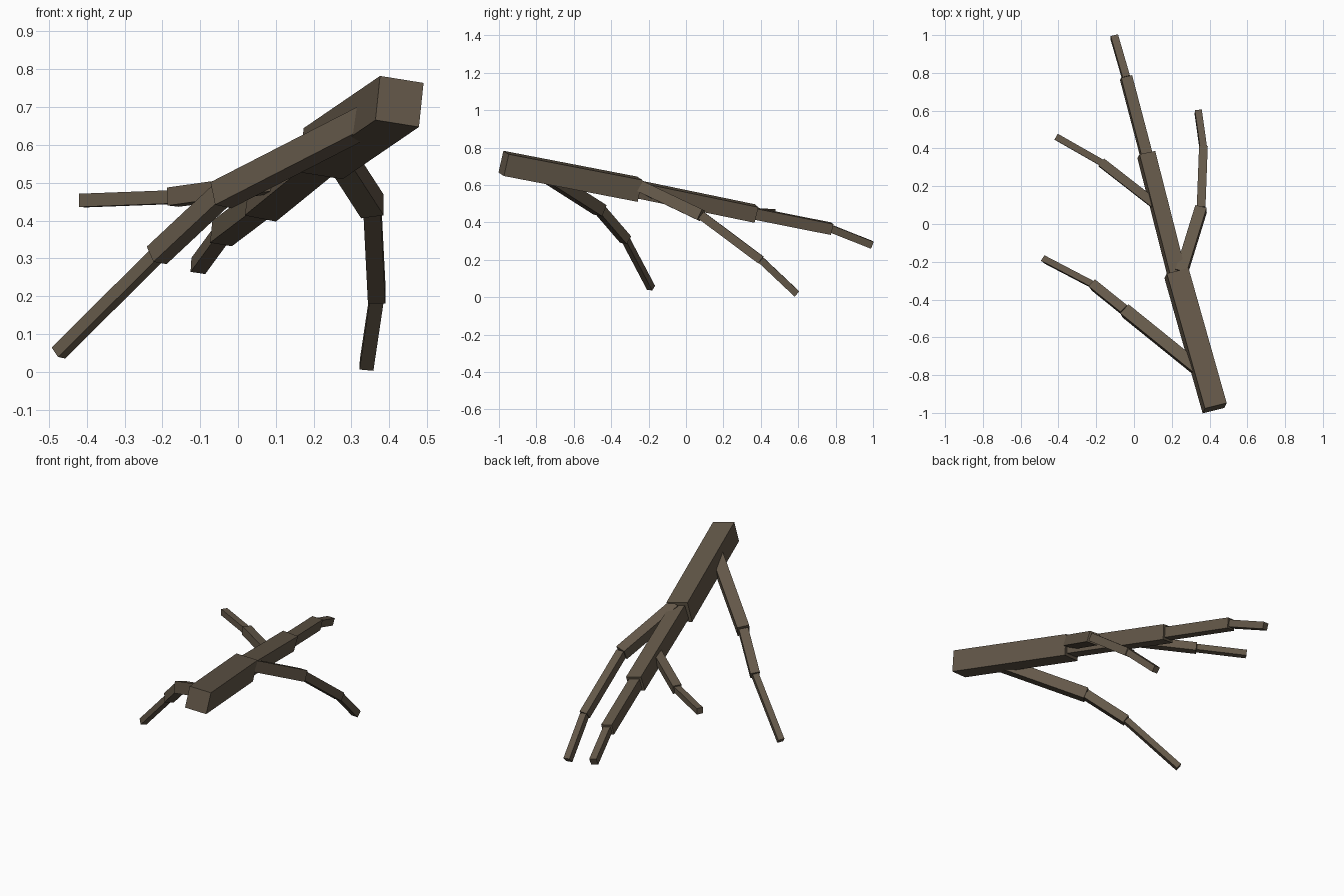
import bpy, bmesh, math
from mathutils import Vector, Matrix

if "Cube" in bpy.data.objects:
    bpy.data.objects.remove(bpy.data.objects["Cube"])

bark = bpy.data.materials.new("dark_bark")
bark.diffuse_color = (0.13, 0.10, 0.068, 1)
bark.use_nodes = True
bark.node_tree.nodes["Principled BSDF"].inputs["Base Color"].default_value = bark.diffuse_color


def limb(name, a, b, side, roll):
    """Square beam from a to b, rolled (degrees) about its own axis."""
    a, b = Vector(a), Vector(b)
    d = (b - a).normalized()
    right = d.cross(Vector((0, 0, 1))).normalized()
    right = Matrix.Rotation(math.radians(roll), 3, d) @ right
    up = right.cross(d)
    rot = Matrix((right, d, up)).transposed().to_4x4()
    bm = bmesh.new()
    bmesh.ops.create_cube(bm, size=1)
    bm.transform(Matrix.Translation((a + b) / 2) @ rot
                 @ Matrix.Diagonal((side, (b - a).length, side, 1)))
    mesh = bpy.data.meshes.new(name)
    bm.to_mesh(mesh)
    bm.free()
    mesh.materials.append(bark)
    bpy.context.collection.objects.link(bpy.data.objects.new(name, mesh))


# each limb: joints, then side width and roll of every segment
limbs = {
    "main_stem": ([(0.427, -0.975, 0.715), (0.225, -0.26, 0.577), (0.065, 0.368, 0.447),
                   (-0.042, 0.775, 0.366), (-0.105, 0.992, 0.28)],
                  [0.12, 0.086, 0.06, 0.04], [9, 11, 9, 9]),
    "left_low_branch": ([(0.37, -0.795, 0.68), (-0.045, -0.46, 0.467),
                         (-0.215, -0.323, 0.308), (-0.475, -0.187, 0.05)],
                        [0.065, 0.05, 0.034], [9, 9, 9]),
    "left_high_branch": ([(0.136, 0.085, 0.505), (-0.172, 0.325, 0.462), (-0.412, 0.462, 0.453)],
                         [0.048, 0.035], [4, 2]),
    "right_branch": ([(0.25, -0.26, 0.6), (0.355, 0.08, 0.438), (0.367, 0.4, 0.199),
                      (0.34, 0.592, 0.018)],
                     [0.062, 0.046, 0.037], [-8, 0, 7]),
}
for name, (pts, sides, rolls) in limbs.items():
    for i, (side, roll) in enumerate(zip(sides, rolls)):
        limb(f"{name}_{i + 1}", pts[i], pts[i + 1], side, roll)
